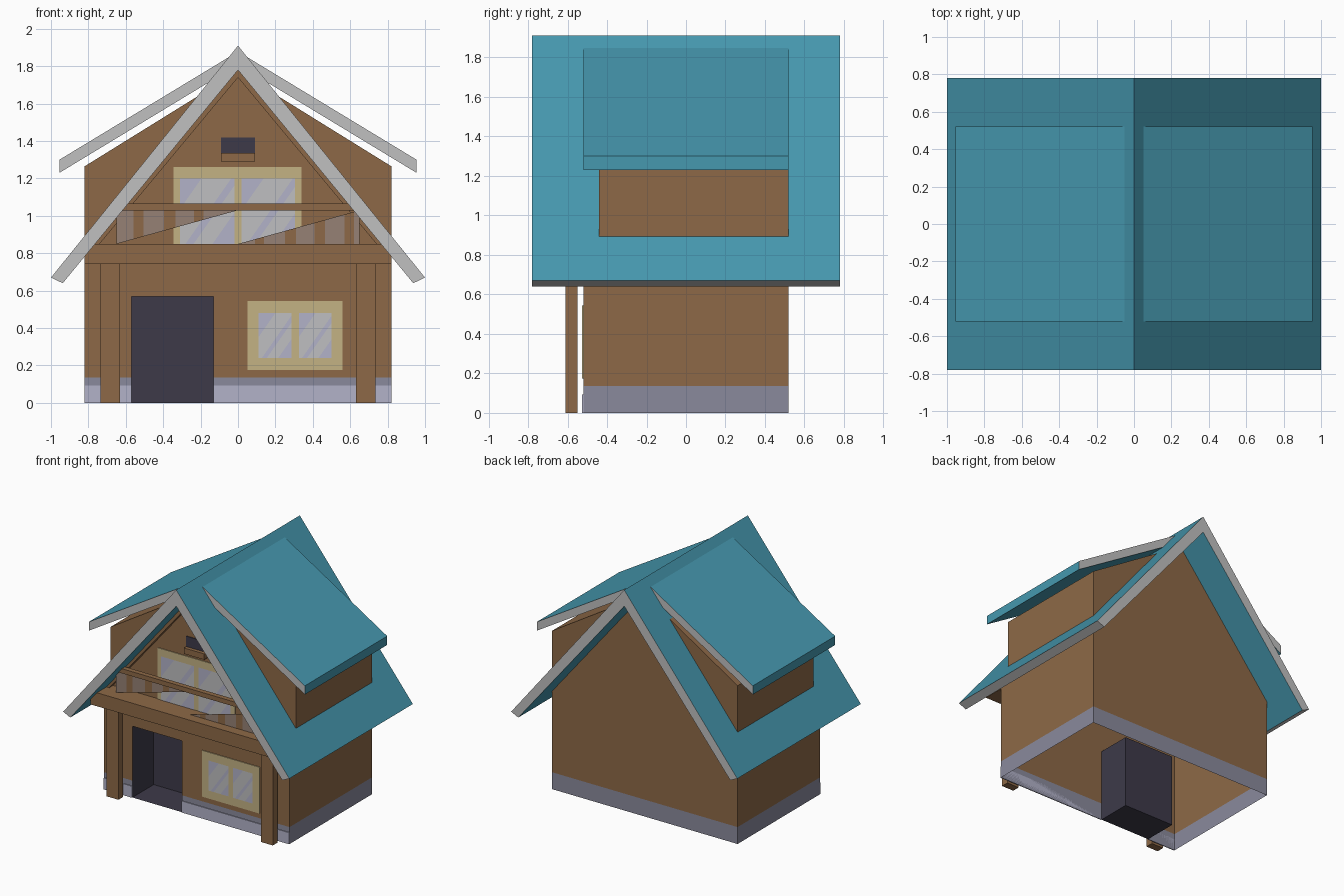
import bpy, bmesh
from mathutils import Vector

if "Cube" in bpy.data.objects:
    bpy.data.objects.remove(bpy.data.objects["Cube"])


def material(name, rgb):
    lin = [(c / 255 / 12.92) if c < 11 else ((c / 255 + 0.055) / 1.055) ** 2.4 for c in rgb]
    m = bpy.data.materials.new(name)
    m.diffuse_color = (*lin, 1)
    m.use_nodes = True
    m.node_tree.nodes["Principled BSDF"].inputs["Base Color"].default_value = m.diffuse_color
    return m


WOOD = material("brown wood", (141, 105, 71))
ROOF = material("teal roof", (70, 152, 175))
TRIM = material("grey trim", (192, 192, 192))
STONE = material("stone base", (138, 138, 156))
PALE = material("pale lavender", (178, 178, 200))
DARK = material("dark opening", (61, 58, 73))
TAN = material("tan window frame", (196, 178, 132))
GAP = material("baluster gap", (150, 129, 117))
GLINT = material("glass glint", (191, 191, 193))


def finish(name, bm, mats, rule=None):
    """Turn a bmesh into an object, colouring faces by a rule."""
    bm.normal_update()
    if rule:
        for f in bm.faces:
            f.material_index = rule(f)
    me = bpy.data.meshes.new(name)
    bm.to_mesh(me)
    bm.free()
    for m in mats:
        me.materials.append(m)
    ob = bpy.data.objects.new(name, me)
    bpy.context.collection.objects.link(ob)
    return ob


def cut(bm, co, no):
    bmesh.ops.bisect_plane(bm, geom=bm.verts[:] + bm.edges[:] + bm.faces[:],
                           plane_co=co, plane_no=no)


def drop(bm, test):
    bmesh.ops.delete(bm, geom=[f for f in bm.faces if test(f)], context='FACES')


def prism_bm(profile, y0, y1):
    """Extrude an x-z profile from y0 to y1."""
    bm = bmesh.new()
    face = bm.faces.new([bm.verts.new((x, y0, z)) for x, z in profile])
    ext = bmesh.ops.extrude_face_region(bm, geom=[face])["geom"]
    for v in ext:
        if isinstance(v, bmesh.types.BMVert):
            v.co.y = y1
    bmesh.ops.recalc_face_normals(bm, faces=bm.faces)
    bm.normal_update()
    return bm


def rect(x0, x1, z0, z1):
    return [(x0, z0), (x1, z0), (x1, z1), (x0, z1)]


def box(name, x0, x1, y0, y1, z0, z1, mat):
    return finish(name, prism_bm(rect(x0, x1, z0, z1), y0, y1), [mat])


def sheet(name, points, y, lines, slant, mats):
    """Flat front-facing panel, striped along the lines x - slant * z = value."""
    bm = bmesh.new()
    bm.faces.new([bm.verts.new((x, y, z)) for x, z in points])
    bm.normal_update()
    if next(iter(bm.faces)).normal.y > 0:
        bmesh.ops.reverse_faces(bm, faces=bm.faces[:])
    for t in lines:
        cut(bm, (t, y, 0), Vector((1, 0, -slant)).normalized())

    def stripe(f):
        c = f.calc_center_median()
        return sum(c.x - slant * c.z > t for t in lines) % 2
    return finish(name, bm, mats, stripe)


FRONT = -0.52
DOOR = (-0.57, -0.13, 0.57)

# House walls: hollow shell, open below, stone band at the foot, door hole
bm = prism_bm([(-0.82, 0), (0.82, 0), (0.82, 0.82), (0, 1.82), (-0.82, 0.82)], FRONT, 0.52)
drop(bm, lambda f: abs(f.normal.z) > 0.3)
for co, no in (((0, 0, 0.135), (0, 0, 1)), ((0, 0, DOOR[2]), (0, 0, 1)),
               ((DOOR[0], 0, 0), (1, 0, 0)), ((DOOR[1], 0, 0), (1, 0, 0))):
    cut(bm, co, no)


def in_door(f):
    c = f.calc_center_bounds()
    return c.y < -0.5 and DOOR[0] < c.x < DOOR[1] and c.z < DOOR[2]


drop(bm, in_door)
finish("walls", bm, [WOOD, STONE], lambda f: int(f.calc_center_bounds().z < 0.135))

# Lighter step strip along the front foot
box("front_step_left", -0.82, DOOR[0], FRONT - 0.006, FRONT, 0, 0.092, PALE)
box("front_step_right", DOOR[1], 0.82, FRONT - 0.006, FRONT, 0, 0.092, PALE)

# Door recess, open to the front
bm = prism_bm(rect(DOOR[0], DOOR[1], 0, DOOR[2]), FRONT, -0.25)
drop(bm, lambda f: f.normal.y < -0.9)
bmesh.ops.reverse_faces(bm, faces=bm.faces[:])
finish("door_recess", bm, [DARK])

# Main roof: teal slopes, grey gable ends and eave edges
bm = prism_bm([(1, 0.67), (0, 1.91), (-1, 0.67), (-0.937, 0.64), (0, 1.78), (0.937, 0.64)],
              -0.78, 0.78)


def roof_rule(f):
    n, c = f.normal, f.calc_center_bounds()
    return int(abs(n.y) > 0.9 or (c.z < 0.7 and n.z < 0))


finish("main_roof", bm, [ROOF, TRIM], roof_rule)

# Dormers, posts on both sides
for s, side in ((-1, "left"), (1, "right")):
    bm = prism_bm([(s * 0.05, 1.848), (s * 0.955, 1.30), (s * 0.955, 1.23), (s * 0.05, 1.778)],
                  -0.52, 0.52)
    finish(side + "_dormer_roof", bm, [ROOF, TRIM], lambda f: int(abs(f.normal.y) > 0.9))
    bm = prism_bm([(s * 0.82, 0.836), (s * 0.82, 1.265), (s * 0.118, 1.70)], -0.44, 0.52)
    finish(side + "_dormer_wall", bm, [WOOD])
    x0, x1 = sorted((s * 0.63, s * 0.735))
    box(side + "_porch_post", x0, x1, -0.61, -0.55, 0, 0.75, WOOD)

# Balcony platform, hand rail and gable frame
box("balcony_floor", -0.82, 0.82, -0.69, FRONT, 0.742, 0.85, WOOD)
box("balcony_rail", -0.63, 0.63, -0.63, -0.59, 1.03, 1.067, WOOD)
finish("gable_frame", prism_bm([(-0.78, 0.85), (0, 1.80), (0.78, 0.85),
                                (0.74, 0.85), (0, 1.74), (-0.74, 0.85)], -0.57, FRONT), [WOOD])

# Triangular baluster panels with painted strips
sheet("left_balusters", [(-0.65, 0.85), (0, 1.03), (-0.65, 1.03)], -0.61,
      [-0.56, -0.505, -0.395, -0.335, -0.235, -0.185], 0, [GAP, WOOD])
sheet("right_balusters", [(0, 0.85), (0.65, 0.85), (0.65, 1.03)], -0.61,
      [0.09, 0.14, 0.25, 0.31, 0.41, 0.465, 0.57, 0.62], 0, [GAP, WOOD])

# Gable vent with sill
box("vent_opening", -0.09, 0.09, FRONT - 0.006, FRONT, 1.335, 1.42, DARK)
box("vent_sill", -0.09, 0.09, FRONT - 0.035, FRONT, 1.29, 1.337, WOOD)


# Windows: tan plate with two streaked panes
def window(name, frame, panes, z0, z1):
    box(name + "_frame", frame[0], frame[1], FRONT - 0.006, FRONT, frame[2], frame[3], TAN)
    for i, (x0, x1) in enumerate(panes):
        w, base = x1 - x0, x0 - 0.7 * z0
        sheet(f"{name}_pane_{i + 1}", rect(x0, x1, z0, z1), FRONT - 0.008,
              [base + w * k for k in (-0.45, 0.1, 0.25, 0.6)], 0.7, [PALE, GLINT])


window("upper_window", (-0.345, 0.34, 0.82, 1.26), [(-0.31, -0.02), (0.02, 0.305)], 0.85, 1.2)
window("lower_window", (0.05, 0.56, 0.175, 0.545), [(0.11, 0.285), (0.325, 0.5)], 0.24, 0.48)
